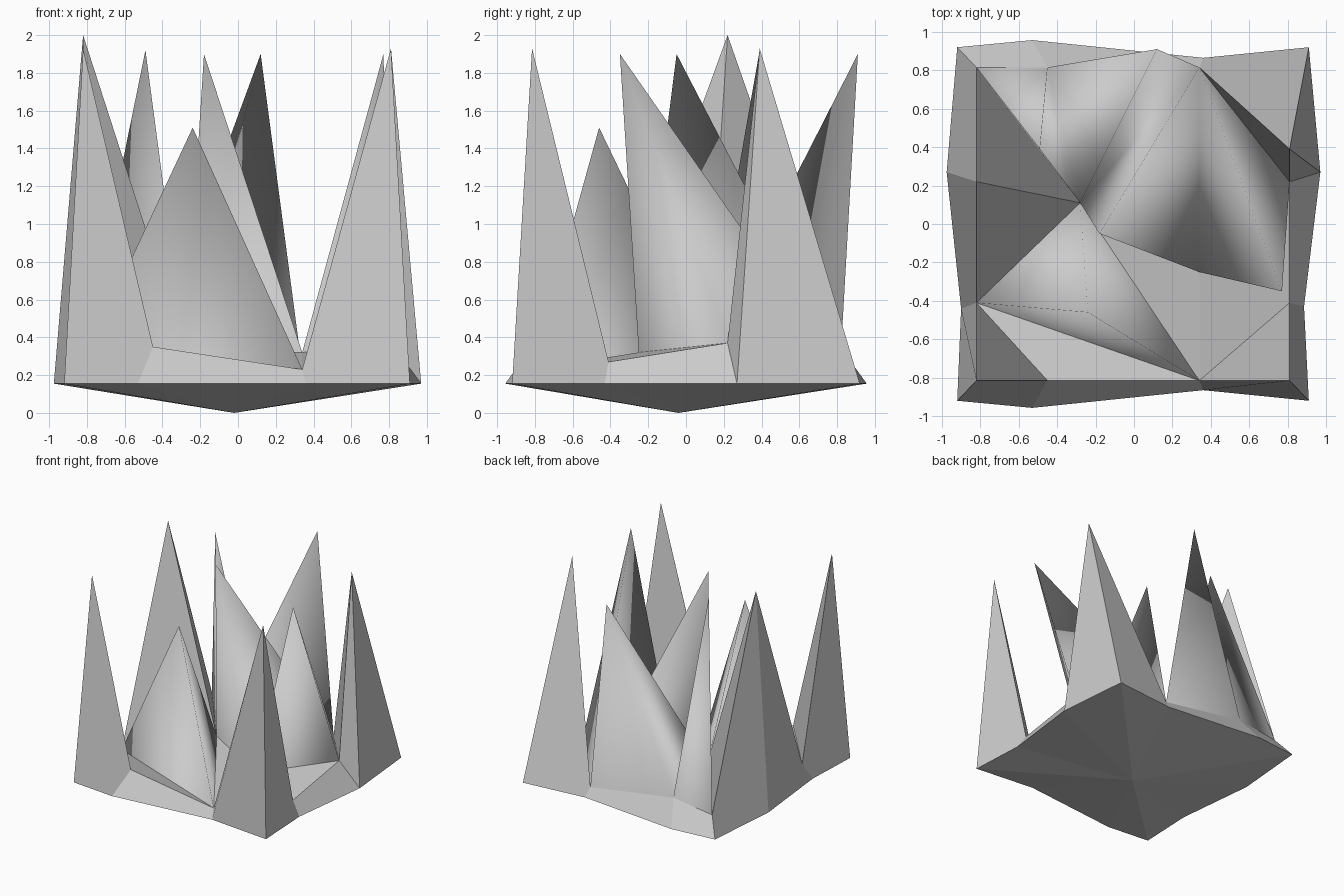
import bpy
import bmesh

cube = bpy.data.objects.get("Cube")
if cube:
    bpy.data.objects.remove(cube, do_unlink=True)

stone = bpy.data.materials.new("light_grey")
stone.use_nodes = True
grey = (0.6, 0.6, 0.6, 1.0)
stone.diffuse_color = grey
stone.node_tree.nodes["Principled BSDF"].inputs["Base Color"].default_value = grey


def make_object(name, points, flat_faces, smooth_faces=()):
    """Build one mesh from named points and faces listed by point name."""
    bm = bmesh.new()
    verts = {}

    def add(names, smooth):
        for key in names:
            if key not in verts:
                verts[key] = bm.verts.new(points[key])
        bm.faces.new([verts[key] for key in names]).smooth = smooth

    for names in flat_faces:
        add(names, False)
    for names in smooth_faces:
        add(names, True)
    mesh = bpy.data.meshes.new(name)
    bm.to_mesh(mesh)
    bm.free()
    mesh.materials.append(stone)
    obj = bpy.data.objects.new(name, mesh)
    bpy.context.collection.objects.link(obj)
    return obj


# Upper ring, counter-clockwise: low rim points and tall corner peaks
west, east, end = -0.82, 0.81, 0.815
upper = {
    "front_west_peak": (west, -end, 1.93),
    "front_a": (-0.45, -end, 0.35),
    "front_b": (0.34, -end, 0.23),
    "front_east_peak": (east, -end, 1.93),
    "east_a": (east, -0.41, 0.27),
    "east_b": (east, 0.22, 0.37),
    "back_east_peak": (east, 0.39, 1.93),
    "back_b": (0.34, end, 0.23),
    "back_a": (-0.45, end, 0.35),
    "back_west": (west, end, 0.30),
    "west_peak": (west, 0.22, 2.0),
    "west_a": (west, -0.41, 0.27),
}

# Outer ring at the widest level, in the same order
outline = [(-0.92, -0.92), (-0.53, -0.957), (0.36, -0.865), (0.91, -0.92),
           (0.885, -0.43), (0.97, 0.27), (0.91, 0.92), (0.36, 0.865),
           (-0.53, 0.957), (-0.92, 0.92), (-0.975, 0.27), (-0.9, -0.44)]
inner = list(upper)
outer = ["outer_" + key for key in inner]
points = dict(upper)
points.update({key: (x, y, 0.155) for key, (x, y) in zip(outer, outline)})

# Two low points inside the crown, and the tip of the underside
points["hollow"] = (-0.28, 0.11, 0.33)
points["step"] = (0.34, -0.25, 0.32)
points["bottom"] = (-0.02, -0.04, 0.0)

# Walls and underside wedges between neighbouring ring points
walls, wedges = [], []
for i in range(len(inner)):
    j = (i + 1) % len(inner)
    if inner[j] == "back_east_peak":
        walls += [(outer[i], outer[j], inner[j]), (outer[i], inner[j], inner[i])]
    else:
        walls.append((outer[i], outer[j], inner[j], inner[i]))
    wedges.append((outer[j], outer[i], "bottom"))

# Flat faces inside the crown
floor = [
    ("front_a", "west_a", "front_west_peak"),
    ("front_b", "front_east_peak", "east_a"),
    ("east_b", "back_east_peak", "back_b"),
    ("west_a", "front_a", "front_b"),
    ("hollow", "west_peak", "west_a"),
    ("hollow", "back_west", "west_peak"),
    ("front_b", "east_a", "step"),
    ("east_a", "east_b", "step"),
    ("hollow", "front_b", "step"),
]

# Three-sided inner spikes: tip and the base triangle each rises from
spikes = {
    "front_tip": ((-0.24, -0.46, 1.51), ("west_a", "front_b", "hollow")),
    "middle_tip": ((-0.18, -0.05, 1.9), ("hollow", "step", "back_b")),
    "east_tip": ((0.77, -0.35, 1.9), ("step", "east_b", "back_b")),
    "back_tip": ((0.12, 0.91, 1.9), ("hollow", "back_b", "back_a")),
    "west_tip": ((-0.49, 0.39, 1.92), ("hollow", "back_a", "back_west")),
}
spike_sides = []
for tip, (position, base) in spikes.items():
    points[tip] = position
    spike_sides += [(base[k], base[(k + 1) % 3], tip) for k in range(3)]

make_object("pointed_underside", points, wedges)
make_object("spiked_crown", points, walls + floor, spike_sides)
